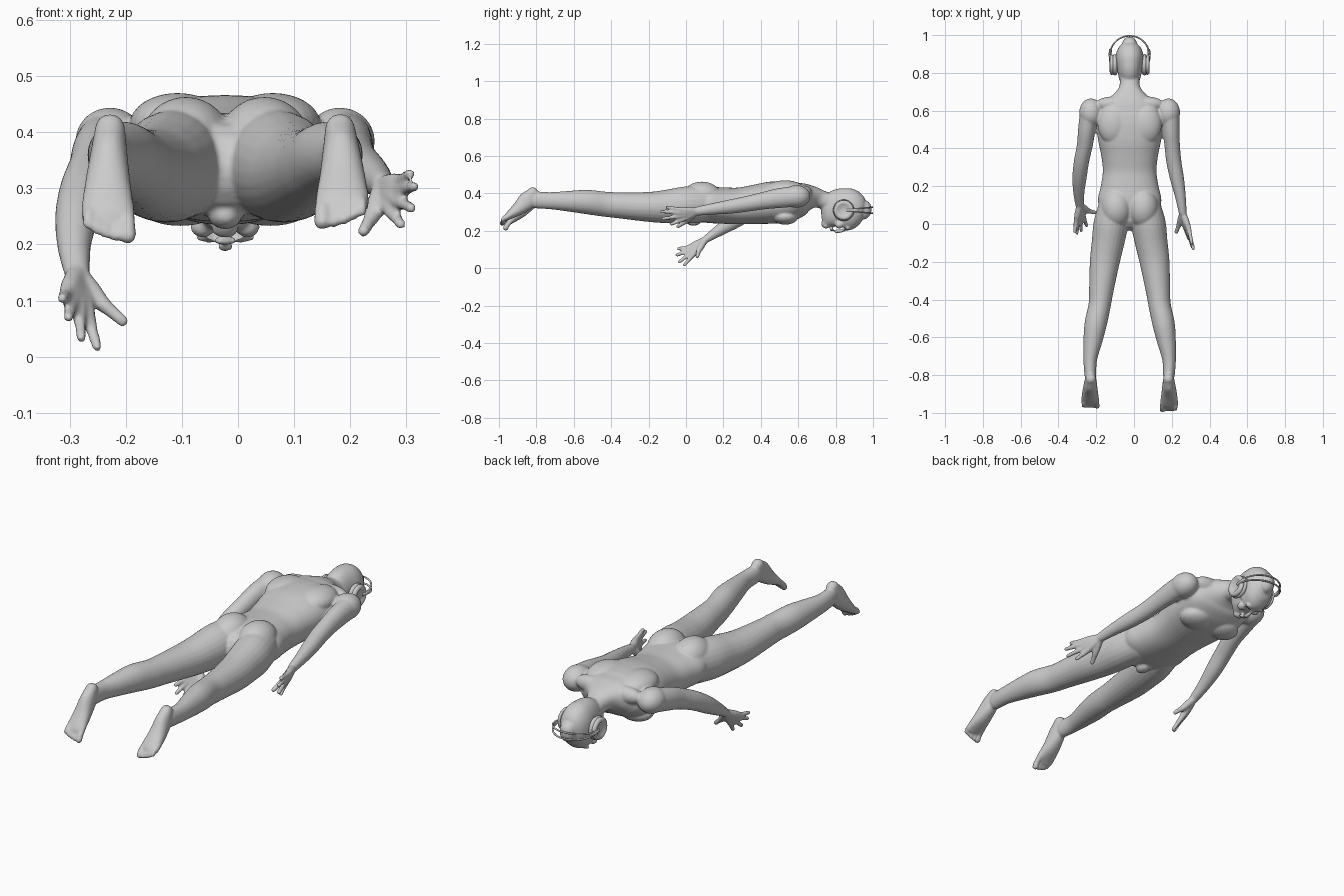
import bpy, bmesh, math
from mathutils import Vector, Matrix

if "Cube" in bpy.data.objects:
    bpy.data.objects.remove(bpy.data.objects["Cube"])

CX = -0.023                      # symmetry plane of the figure
bm = bmesh.new()                 # all flesh volumes, fused later by a voxel remesh


def mirror(p):
    return (2 * CX - p[0],) + tuple(p[1:])


def ellipsoid(c, r, rx=0.0):
    m = Matrix.Translation(c) @ Matrix.Rotation(rx, 4, 'X') @ Matrix.Diagonal((*r, 1))
    bmesh.ops.create_uvsphere(bm, u_segments=24, v_segments=16, radius=1, matrix=m)


def pair(c, r, rx=0.0):
    ellipsoid(c, r, rx)
    ellipsoid(mirror(c), r, rx)


def catmull(a, b, c, d, t):
    return [0.5 * (2 * q + (r - p) * t + (2 * p - 5 * q + 4 * r - s) * t * t
                   + (3 * q - p - 3 * r + s) * t ** 3) for p, q, r, s in zip(a, b, c, d)]


def loft(stations, power=2.0, seg=24, steps=5):
    """Smooth tube through (x, y, z, half width, half depth) with rounded ends."""
    s = [stations[0]] + list(stations) + [stations[-1]]
    pts = []
    for i in range(len(stations) - 1):
        pts += [catmull(*s[i:i + 4], k / steps) for k in range(steps)]
    pts.append(list(stations[-1]))
    cs = [Vector(p[:3]) for p in pts]
    rings = []
    for i, p in enumerate(pts):
        t = (cs[min(i + 1, len(cs) - 1)] - cs[max(i - 1, 0)]).normalized()
        rings.append((cs[i], t, p[3], p[4]))

    def cap(ring, sign):
        c, t, a, b = ring
        r = min(a, b)
        return [(c + t * sign * r * math.sin(k), t, a * math.cos(k), b * math.cos(k))
                for k in (0.4, 0.8, 1.15, 1.45)]
    rings = cap(rings[0], -1)[::-1] + rings + cap(rings[-1], 1)
    loops = []
    for c, t, a, b in rings:
        u = (Vector((1, 0, 0)) - t * t.x).normalized()
        v = t.cross(u)
        loop = []
        for k in range(seg):
            w = 2 * math.pi * k / seg
            cu, sv = math.cos(w), math.sin(w)
            e = 2 / power
            loop.append(bm.verts.new(c + u * a * math.copysign(abs(cu) ** e, cu)
                                     + v * b * math.copysign(abs(sv) ** e, sv)))
        loops.append(loop)
    for l0, l1 in zip(loops, loops[1:]):
        for k in range(seg):
            bm.faces.new((l0[k], l0[(k + 1) % seg], l1[(k + 1) % seg], l1[k]))
    bm.faces.new(loops[0][::-1])
    bm.faces.new(loops[-1])


# Torso and neck: y, z, half width, half depth
torso = [(0.05, .335, .14, .085), (.12, .338, .168, .096), (.20, .335, .153, .097),
         (.28, .333, .142, .098), (.36, .340, .150, .104), (.45, .350, .168, .112),
         (.54, .357, .178, .110), (.60, .368, .178, .096), (.645, .378, .140, .075),
         (.69, .378, .082, .056), (.73, .366, .054, .048), (.80, .345, .054, .048)]
loft([(CX, y, z, a, b) for y, z, a, b in torso], power=2.25, seg=40)
pair((CX - .085, .53, .415), (.085, .11, .055))          # shoulder blades
pair((CX - .08, .53, .275), (.082, .07, .042))           # chest
pair((CX - .07, .085, .382), (.082, .105, .081))         # buttocks
pair((CX - .205, .59, .384), (.062, .075, .060))         # shoulders
pair((CX - .09, .635, .40), (.09, .04, .042), -.3)       # trapezius
ellipsoid((CX, .04, .252), (.03, .04, .025))

# Head: face looks down
head = [(.742, .238, .024, .020), (.77, .268, .050, .066), (.81, .308, .064, .108),
        (.86, .315, .073, .113), (.90, .316, .072, .105), (.935, .314, .058, .080),
        (.952, .312, .040, .052)]
loft([(CX, y, z, a, b) for y, z, a, b in head], power=2.15, seg=36)
loft([(CX, .852, .208, .009, .008), (CX, .825, .199, .010, .010),
      (CX, .803, .197, .014, .010)])                     # nose
pair((CX - .028, .866, .213), (.026, .010, .010))        # brows
pair((CX - .040, .82, .232), (.022, .022, .020))         # cheeks
ellipsoid((CX, .778, .207), (.022, .010, .009))          # lips
ellipsoid((CX, .748, .226), (.024, .018, .014))          # chin

# Legs and feet (right foot is pointed a little more)
leg = [(-.10, .10, .345, .085, .098), (-.122, .0, .338, .092, .099),
       (-.138, -.1, .330, .086, .090), (-.155, -.2, .328, .079, .080),
       (-.173, -.35, .336, .065, .070), (-.182, -.43, .342, .059, .067),
       (-.203, -.53, .354, .059, .065), (-.218, -.62, .358, .050, .056),
       (-.232, -.72, .361, .036, .046), (-.231, -.80, .365, .031, .045)]
foot = [(-.228, -.818, .405, .027, .030), (-.230, -.842, .360, .033, .047),
        (-.232, -.885, .305, .041, .036), (-.232, -.935, .258, .048, .020),
        (-.231, -.945, .246, .046, .015)]
toes = [(-.196, .212, .0150), (-.217, .211, .0105), (-.235, .216, .010),
        (-.251, .223, .010), (-.267, .232, .0095)]


def leg_side(flip, dy, dz):
    f = mirror if flip else tuple

    def shift(p):                # displacement grows towards the toes
        k = max(0, min(1, (.40 - p[2]) / .17))
        return f((p[0], p[1] + dy * k, p[2] + dz * k) + tuple(p[3:]))
    loft([f(p) for p in leg])
    loft([shift(p) for p in foot], power=2.2)
    for x, z, r in toes:
        knuckle = (x * .9 - .0231, -.925, .265, r, r)
        loft([shift(p) for p in (knuckle, (x, -.952, z + .025, r * .9, r * .9),
                                 (x, -.964, z + .004, r, r))], seg=14)


leg_side(False, 0, 0)
leg_side(True, -.018, .025)

# Arms
loft([(-.235, .60, .385, .050, .055), (-.250, .50, .362, .046, .054),
      (-.260, .42, .335, .042, .049), (-.278, .33, .295, .040, .045),
      (-.288, .25, .248, .038, .041), (-.292, .17, .197, .030, .030),
      (-.287, .10, .150, .023, .019)])
loft([(.190, .60, .385, .050, .055), (.196, .50, .375, .045, .053),
      (.202, .42, .362, .041, .047), (.211, .33, .345, .040, .042),
      (.228, .24, .330, .037, .038), (.245, .15, .318, .029, .031),
      (.258, .06, .305, .021, .024)])


# Hands: each digit runs wrist -> knuckle -> tip, overlapping to form the palm
def hand(wrist, digits):
    for i, (kn, tip) in enumerate(digits):
        r = .012 if i == 0 else .0105
        w, k, t = Vector(wrist), Vector(kn), Vector(tip)
        rows = [(w, .018), (w.lerp(k, .6), .0175), (k, r + .003), (k.lerp(t, .5), r), (t, r - .001)]
        loft([(*p, q, q) for p, q in rows], seg=14)


hand((-.287, .10, .150),
     [((-.243, .070, .096), (-.206, .060, .064)), ((-.266, .032, .066), (-.251, -.008, .018)),
      ((-.283, .018, .077), (-.279, -.035, .034)), ((-.297, .012, .094), (-.302, -.048, .070)),
      ((-.306, .014, .112), (-.313, -.040, .104))])
hand((.258, .06, .305),
     [((.240, .000, .252), (.224, -.042, .224)), ((.274, -.025, .258), (.290, -.078, .236)),
      ((.284, -.036, .278), (.309, -.122, .265)), ((.290, -.036, .297), (.314, -.130, .303)),
      ((.290, -.025, .313), (.306, -.100, .326))])

# Fuse the volumes into one smooth skin
bmesh.ops.recalc_face_normals(bm, faces=bm.faces)
mesh = bpy.data.meshes.new("body")
bm.to_mesh(mesh)
bm.free()
body = bpy.data.objects.new("body", mesh)
bpy.context.collection.objects.link(body)
rm = body.modifiers.new("fuse", 'REMESH')
rm.mode = 'VOXEL'
rm.voxel_size = 0.0055
rm.use_smooth_shade = True
sm = body.modifiers.new("soften", 'SMOOTH')
sm.factor = 0.5
sm.iterations = 5


# Headphones: lathed ear cups
CUP_Y, CUP_Z = .843, .31
profile = [(.060, .0), (.064, .040), (.069, .052), (.078, .057), (.086, .053), (.088, .048),
           (.090, .054), (.098, .053), (.104, .046), (.106, .036), (.102, .032), (.102, .0)]
for side, label in ((-1, "left"), (1, "right")):
    cb = bmesh.new()
    vs = [cb.verts.new((CX + side * d, CUP_Y, CUP_Z + r)) for d, r in profile]
    es = [cb.edges.new(e) for e in zip(vs, vs[1:])]
    bmesh.ops.spin(cb, geom=vs + es, cent=(CX, CUP_Y, CUP_Z), axis=(1, 0, 0),
                   angle=2 * math.pi, steps=40, use_merge=True)
    bmesh.ops.remove_doubles(cb, verts=cb.verts, dist=1e-5)
    bmesh.ops.recalc_face_normals(cb, faces=cb.faces)
    for fc in cb.faces:
        fc.smooth = True
    me = bpy.data.meshes.new("ear_cup_" + label)
    cb.to_mesh(me)
    cb.free()
    bpy.context.collection.objects.link(bpy.data.objects.new("ear_cup_" + label, me))


# Headband wires and cup yokes
def wire(name, pts, r):
    cu = bpy.data.curves.new(name, 'CURVE')
    cu.dimensions = '3D'
    cu.bevel_depth = r
    cu.bevel_resolution = 3
    cu.use_fill_caps = True
    sp = cu.splines.new('POLY')
    sp.points.add(len(pts) - 1)
    for q, p in zip(sp.points, pts):
        q.co = (*p, 1)
    sp.use_smooth = True
    bpy.context.collection.objects.link(bpy.data.objects.new(name, cu))


for dz, label in ((.016, "upper"), (-.016, "lower")):
    wire("headband_" + label,
         [(CX + .104 * math.cos(a), .895 + .101 * math.sin(a), CUP_Z + dz * (.4 + .6 * math.sin(a)))
          for a in [math.pi * k / 40 for k in range(41)]], .0042)
for side, label in ((-1, "left"), (1, "right")):
    wire("yoke_" + label, [(CX + side * .100, .86, CUP_Z), (CX + side * .104, .90, CUP_Z),
                           (CX + side * .100, .925, CUP_Z)], .008)
